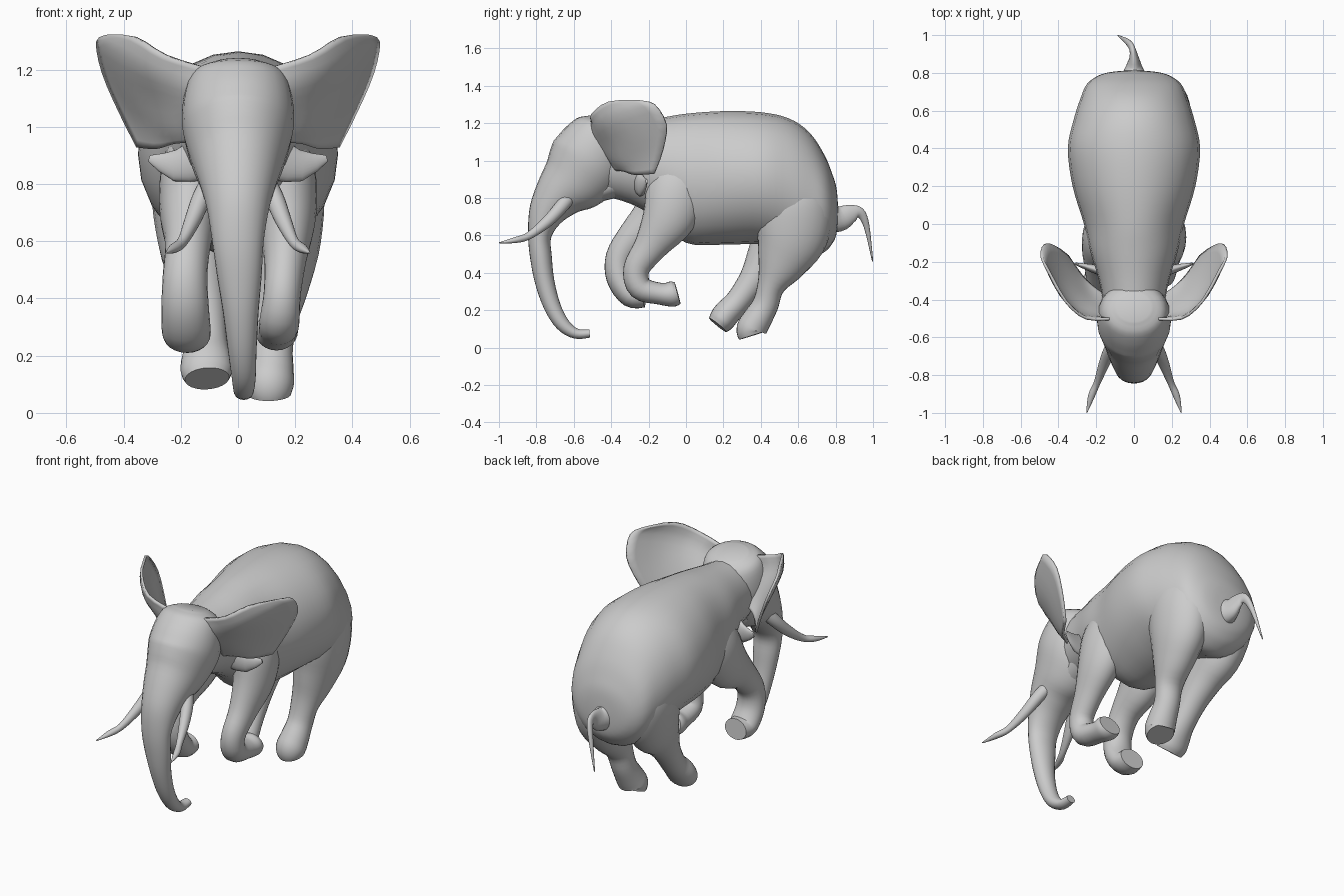
import bpy, bmesh, math
from mathutils import Vector

SIDES = 24


def catmull(a, b, c, d, t):
    return [0.5 * (2 * q + (r - p) * t + (2 * p - 5 * q + 4 * r - s) * t * t
            + (3 * q - p - 3 * r + s) * t ** 3) for p, q, r, s in zip(a, b, c, d)]


def finish(name, bm, angle=50):
    bmesh.ops.recalc_face_normals(bm, faces=bm.faces[:])
    me = bpy.data.meshes.new(name)
    bm.to_mesh(me)
    bm.free()
    ob = bpy.data.objects.new(name, me)
    bpy.context.collection.objects.link(ob)
    bpy.ops.object.select_all(action='DESELECT')
    ob.select_set(True)
    bpy.context.view_layer.objects.active = ob
    bpy.ops.object.shade_smooth_by_angle(angle=math.radians(angle))
    return ob


def tube(name, pts, steps=4, axis=None):
    """Smooth loft through stations (x, y, z, side radius, depth radius)."""
    ext = [pts[0]] + pts + [pts[-1]]
    st = [catmull(*ext[i:i + 4], k / steps)
          for i in range(len(pts) - 1) for k in range(steps)] + [list(pts[-1])]
    bm, rings = bmesh.new(), []
    for i, s in enumerate(st):
        c = Vector(s[:3])
        t = (Vector(st[min(i + 1, len(st) - 1)][:3]) - Vector(st[max(i - 1, 0)][:3])).normalized()
        if axis:
            t = Vector(axis)
        ref = Vector((1, 0, 0)) if abs(t.x) < 0.85 else Vector((0, 1, 0))
        side = (ref - t * ref.dot(t)).normalized()
        n = t.cross(side)
        rings.append([bm.verts.new(c + side * s[3] * math.cos(a) + n * s[4] * math.sin(a))
                      for a in (2 * math.pi * k / SIDES for k in range(SIDES))])
    for a, b in zip(rings, rings[1:]):
        for k in range(SIDES):
            j = (k + 1) % SIDES
            bm.faces.new((a[k], a[j], b[j], b[k]))
    bm.faces.new(rings[0])
    bm.faces.new(rings[-1])
    return finish(name, bm)


# Torso and neck: (y, centre z, half width, half height)
torso = [(-.48, 1.0, .15, .18), (-.3, .985, .185, .215), (-.15, .955, .23, .27),
         (0, .905, .265, .345), (.2, .907, .325, .357), (.4, .905, .35, .353),
         (.55, .87, .32, .355), (.66, .815, .285, .335), (.74, .77, .25, .26),
         (.785, .74, .19, .18), (.805, .73, .12, .12), (.812, .73, .04, .04)]
tube("torso", [(0, y, z, w, h) for y, z, w, h in torso], axis=(0, 1, 0))

# Head flowing into the trunk
tube("head_and_trunk", [
    (0, -.44, 1.22, .09, .08), (0, -.45, 1.185, .16, .14), (0, -.478, 1.1, .19, .19),
    (0, -.52, 1.0, .195, .215), (0, -.59, .905, .17, .192), (0, -.675, .82, .14, .14),
    (0, -.745, .72, .11, .098), (0, -.782, .6, .09, .063), (.005, -.775, .48, .078, .058),
    (.01, -.755, .35, .062, .052), (.015, -.715, .22, .05, .045),
    (.02, -.66, .125, .042, .038), (.02, -.59, .075, .035, .028), (.02, -.515, .075, .028, .022)])

# Lower jaw
tube("jaw", [(0, -.38, .88, .12, .08), (0, -.5, .83, .1, .06),
             (0, -.6, .785, .06, .045), (0, -.65, .755, .025, .02)])

# Hind legs
tube("hind_leg_right", [
    (.15, .57, .95, .1, .14), (.15, .58, .78, .15, .2), (.155, .565, .6, .135, .195),
    (.145, .51, .45, .105, .135), (.13, .455, .33, .08, .075), (.12, .425, .23, .072, .07),
    (.115, .38, .15, .08, .078), (.11, .352, .1, .085, .082), (.11, .358, .065, .076, .078)])
tube("hind_leg_left", [
    (-.15, .57, .95, .1, .14), (-.15, .57, .78, .15, .2), (-.15, .525, .6, .13, .18),
    (-.135, .435, .47, .1, .12), (-.12, .36, .36, .08, .08), (-.11, .28, .25, .073, .068),
    (-.11, .22, .185, .088, .072), (-.11, .19, .145, .09, .07), (-.108, .17, .12, .078, .06)])

# Front legs, both folded back in a run
tube("front_leg_right", [
    (.1, .02, 1.0, .09, .12), (.15, -.04, .86, .115, .16), (.17, -.09, .7, .105, .145),
    (.165, -.19, .54, .075, .09), (.155, -.265, .42, .065, .07), (.145, -.245, .32, .07, .065),
    (.14, -.14, .288, .068, .058), (.135, -.075, .286, .075, .068), (.135, -.045, .292, .068, .06)])
tube("front_leg_left", [
    (-.1, .02, 1.0, .09, .12), (-.15, -.05, .86, .115, .16), (-.17, -.14, .71, .105, .145),
    (-.175, -.28, .59, .08, .09), (-.185, -.355, .48, .078, .075), (-.185, -.355, .37, .083, .07),
    (-.18, -.295, .28, .085, .065), (-.175, -.225, .275, .075, .06)])

# Tail
tube("tail", [(0, .74, .7, .1, .09), (0, .82, .69, .05, .07), (0, .88, .715, .025, .05),
              (-.01, .93, .72, .016, .028), (-.035, .965, .65, .014, .016), (-.085, .998, .46, .003, .003)])

# Ear rows from top to bottom, each running from root to outer rim
EAR = [[(.1, -.5, 1.205), (.25, -.5, 1.25), (.36, -.41, 1.315), (.45, -.25, 1.32)],
       [(.14, -.5, 1.14), (.29, -.46, 1.19), (.4, -.35, 1.25), (.49, -.17, 1.3)],
       [(.16, -.46, 1.07), (.27, -.4, 1.09), (.38, -.28, 1.13), (.47, -.105, 1.19)],
       [(.16, -.41, 1.0), (.24, -.36, .99), (.32, -.27, 1.01), (.41, -.125, 1.05)],
       [(.15, -.38, .95), (.22, -.33, .945), (.28, -.27, .925), (.35, -.17, .93)]]


def ear(name, s):
    bm = bmesh.new()
    # smooth the rows along their length, then across
    rows = [[catmull(*([r[0]] + r + [r[-1]])[i:i + 4], k / 3) for i in range(3) for k in range(3)]
            + [list(r[-1])] for r in EAR]
    ext = [rows[0]] + rows + [rows[-1]]
    rows = [[catmull(*p, k / 3) for p in zip(*ext[i:i + 4])]
            for i in range(len(EAR) - 1) for k in range(3)] + [rows[-1]]
    g = [[bm.verts.new((s * x, y, z)) for x, y, z in row] for row in rows]
    for a, b in zip(g, g[1:]):
        for k in range(len(a) - 1):
            bm.faces.new((a[k], a[k + 1], b[k + 1], b[k]))
    ob = finish(name, bm)
    sol = ob.modifiers.new("thickness", 'SOLIDIFY')
    sol.thickness, sol.offset = .014, 0


# Mirrored ears, neck folds and tusks
for label, s in (("right", 1), ("left", -1)):
    ear("ear_" + label, s)
    tube("neck_fold_" + label, [(s * .15, -.25, .88, .03, .07), (s * .22, -.235, .865, .022, .055),
                                (s * .31, -.21, .89, .006, .012)], 2)
    tube("tusk_" + label, [
        (s * .08, -.61, .83, .036, .04), (s * .125, -.665, .755, .034, .036),
        (s * .16, -.745, .67, .028, .03), (s * .195, -.84, .598, .018, .02),
        (s * .225, -.91, .575, .018, .016), (s * .25, -.998, .56, .003, .003)])
